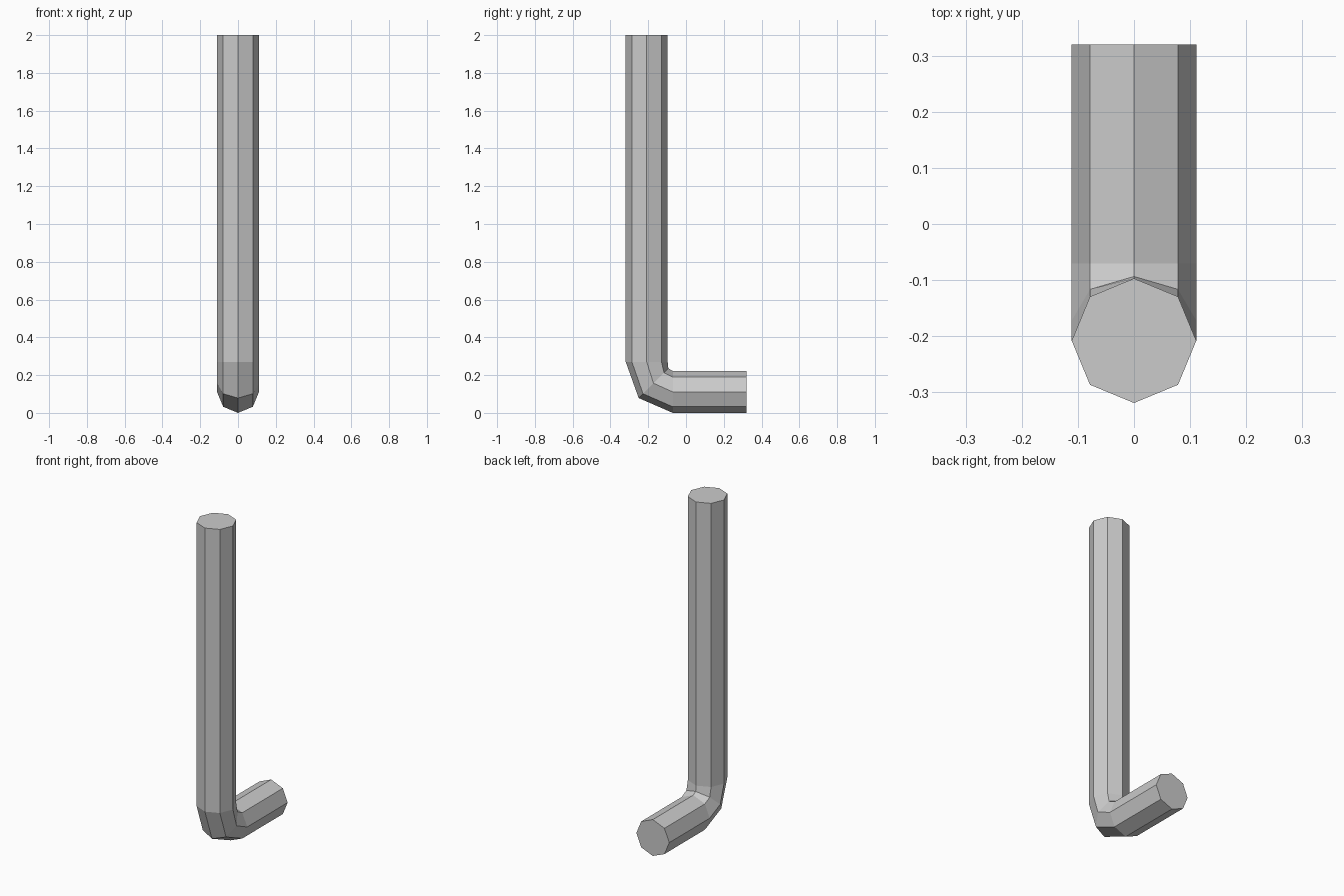
import bpy, bmesh
from math import pi, sin, cos

if "Cube" in bpy.data.objects:
    bpy.data.objects.remove(bpy.data.objects["Cube"])

R = 0.111
SIDES = 8

# Path stations: centre y, centre z, tilt of the cross-section (0 = horizontal ring)
path = [(-0.208, 2.0, 0), (-0.208, 0.27, 0), (-0.172, 0.157, pi / 4),
        (-0.07, R, pi / 2), (0.32, R, pi / 2)]

bm = bmesh.new()

# Octagonal rings along the bent bar
rings = []
for y, z, tilt in path:
    ring = []
    for i in range(SIDES):
        a = 2 * pi * i / SIDES
        r = R * sin(a)
        ring.append(bm.verts.new((R * cos(a), y + r * cos(tilt), z + r * sin(tilt))))
    rings.append(ring)

# Flat sides between the rings
for a, b in zip(rings, rings[1:]):
    for i in range(SIDES):
        j = (i + 1) % SIDES
        bm.faces.new((a[i], a[j], b[j], b[i]))

# End caps
bm.faces.new(rings[0])
bm.faces.new(rings[-1])
bmesh.ops.recalc_face_normals(bm, faces=bm.faces)

mesh = bpy.data.meshes.new("bent_bar")
bm.to_mesh(mesh)
bm.free()
bpy.context.collection.objects.link(bpy.data.objects.new("bent_bar", mesh))
